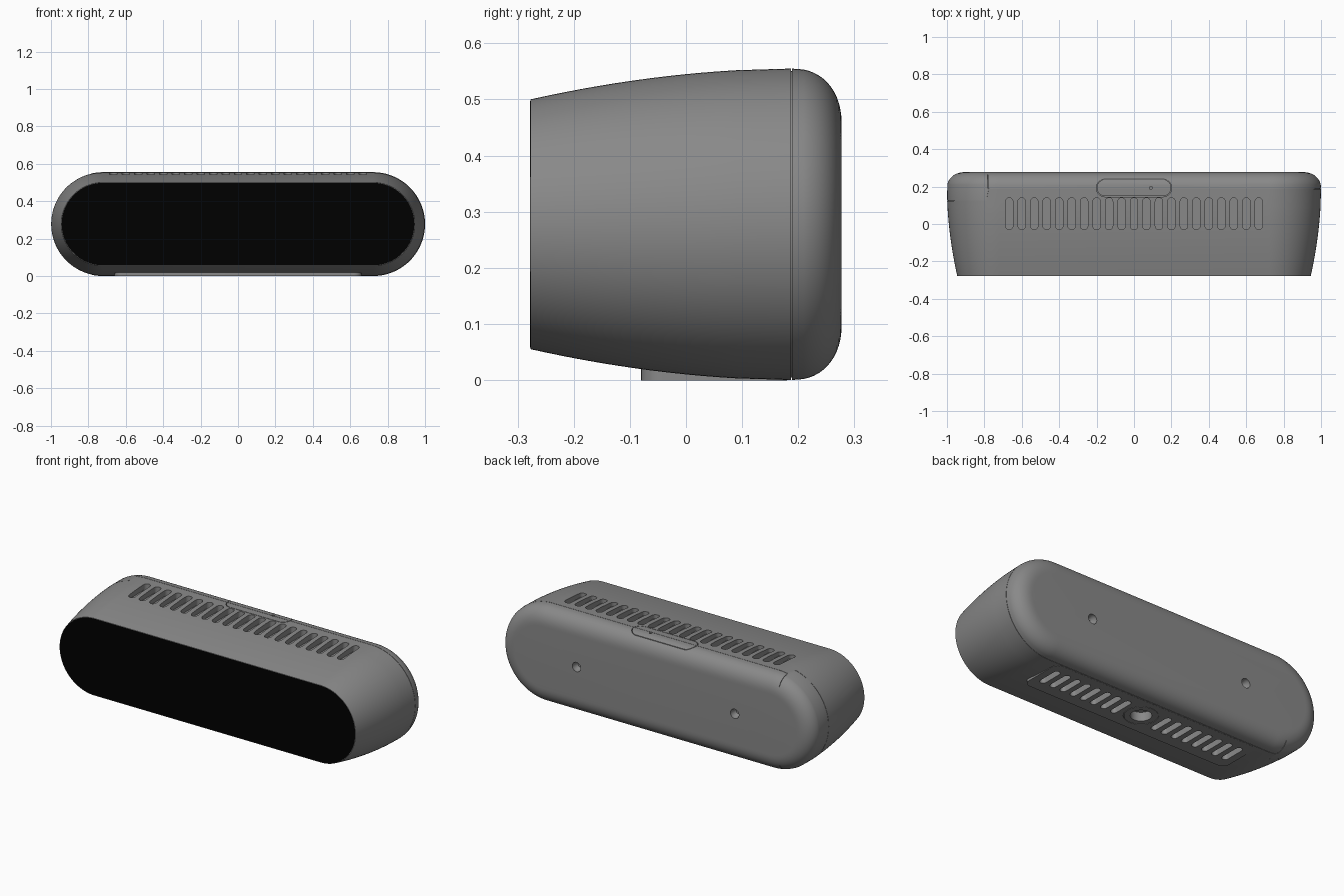
import bpy, bmesh, math

if "Cube" in bpy.data.objects:
    bpy.data.objects.remove(bpy.data.objects["Cube"])

CZ, R, HX = 0.2775, 0.2775, 1.0


def rrect(hx, hy, r, n=24):
    """Rounded rectangle outline, counter-clockwise (also stadium or circle)."""
    pts = []
    for k, (sx, sy) in enumerate(((1, 1), (-1, 1), (-1, -1), (1, -1))):
        for i in range(n + 1):
            a = math.pi / 2 * (k + i / n)
            p = (sx * (hx - r) + r * math.cos(a), sy * (hy - r) + r * math.sin(a))
            if not pts or math.dist(p, pts[-1]) > 1e-5:
                pts.append(p)
    if math.dist(pts[0], pts[-1]) < 1e-5:
        pts.pop()
    return pts


def loft(bm, rings, loop=False):
    vs = [[bm.verts.new(p) for p in ring] for ring in rings]
    n = len(vs[0])
    pairs = list(zip(vs, vs[1:])) + ([(vs[-1], vs[0])] if loop else [])
    for a, b in pairs:
        for i in range(n):
            j = (i + 1) % n
            bm.faces.new((a[i], a[j], b[j], b[i]))
    if not loop:
        bm.faces.new(vs[0])
        bm.faces.new(vs[-1])


def up(pts, cx, cy, z):
    return [(cx + x, cy + y, z) for x, y in pts]


def back(pts, cx, y, cz=CZ):
    return [(cx + x, y, cz + z) for x, z in pts]


def column(bm, pts, cx, cy, z0, z1):
    loft(bm, [up(pts, cx, cy, z0), up(pts, cx, cy, z1)])


def material(name, v):
    m = bpy.data.materials.new(name)
    m.diffuse_color = (v, v, v, 1)
    m.use_nodes = True
    m.node_tree.nodes["Principled BSDF"].inputs["Base Color"].default_value = m.diffuse_color
    return m


def finish(bm, name, mat=None):
    bmesh.ops.recalc_face_normals(bm, faces=bm.faces[:])
    me = bpy.data.meshes.new(name)
    bm.to_mesh(me)
    bm.free()
    ob = bpy.data.objects.new(name, me)
    bpy.context.collection.objects.link(ob)
    if mat:
        me.materials.append(mat)
    return ob


def activate(ob):
    bpy.ops.object.select_all(action='DESELECT')
    ob.select_set(True)
    bpy.context.view_layer.objects.active = ob


def cut(ob, cutter):
    activate(ob)
    m = ob.modifiers.new("cut", 'BOOLEAN')
    m.operation, m.solver, m.object = 'DIFFERENCE', 'EXACT', cutter
    bpy.ops.object.modifier_apply(modifier=m.name)


def smooth(ob):
    activate(ob)
    bpy.ops.object.shade_smooth_by_angle(angle=math.radians(30))


def inset(y):
    """How far the hull outline is pulled in at depth y."""
    if y < 0.19:
        return 0.055 * ((0.19 - y) / 0.4675) ** 1.9
    s = min(1, (y - 0.19) / 0.0875)
    return 0.1 * (1 - (1 - s ** 2.2) ** (1 / 2.2))


def outline(d):
    return rrect(HX - d, R - d, R - d, 32)


def hull_ring(y, extra=0):
    return back(outline(inset(y) + extra), 0, y)


def seam_ring(off, extra=0):
    """Seam line that steps forward around the left end cap."""
    ring = []
    for i, (x, _) in enumerate(outline(0)):
        y = (0.125 if x < -0.78 else 0.188) + off
        px, pz = outline(inset(y) + extra)[i]
        ring.append((px, y, CZ + pz))
    return ring


grey = material("dark_grey", 0.25)
black = material("black", 0.0)

# Hull: tapered stadium loft with recessed front, seam groove and rounded back
bm = bmesh.new()
rings = [back(outline(0.058), 0, -0.27), back(outline(0.058), 0, -0.2775)]
rings += [hull_ring(-0.2775 + 0.3675 * i / 12) for i in range(13)]
rings += [seam_ring(-0.001), seam_ring(-0.001, 0.004),
          seam_ring(0.001, 0.004), seam_ring(0.001)]
rings += [hull_ring(0.19 + 0.0875 * math.sin(math.pi / 2 * i / 14)) for i in range(2, 15)]
loft(bm, rings)
hull = finish(bm, "hull", grey)

# Foot pad under the hull
bm = bmesh.new()
column(bm, rrect(0.66, 0.13, 0.04, 8), 0, 0.05, -0.0005, 0.03)
pad = finish(bm, "foot_pad", grey)

# Openings in the top and back: vents, button outline, pinhole, screw holes, cap edge
bm = bmesh.new()
for k in range(-10, 11):
    column(bm, rrect(0.02, 0.085, 0.02, 6), k * 0.0667, 0.055, 0.52, 0.6)
inner, outer = rrect(0.1985, 0.0445, 0.0445, 10), rrect(0.2015, 0.0475, 0.0475, 10)
loft(bm, [up(outer, 0, 0.193, 0.535), up(outer, 0, 0.193, 0.6),
          up(inner, 0, 0.193, 0.6), up(inner, 0, 0.193, 0.535)], loop=True)
column(bm, rrect(0.008, 0.008, 0.008, 4), 0.09, 0.193, 0.53, 0.6)
for s in (-1, 1):
    hole = rrect(0.027, 0.027, 0.027, 6)
    tip = rrect(0.016, 0.016, 0.016, 6)
    loft(bm, [back(tip, s * 0.505, 0.24), back(hole, s * 0.505, 0.262),
              back(hole, s * 0.505, 0.3)])
    z0, z1 = sorted((CZ + s * 0.225, CZ + s * 0.32))
    column(bm, [(-0.001, -0.05), (0.001, -0.05), (0.001, 0.05), (-0.001, 0.05)],
           -0.782, 0.243, z0, z1)
upper_cuts = finish(bm, "upper_cutter")

# Openings in the underside: vents and mounting socket
bm = bmesh.new()
for s in (-1, 1):
    for k in range(2, 10):
        column(bm, rrect(0.018, 0.072, 0.018, 6), s * k * 0.0667, 0.055, -0.05, 0.045)
column(bm, rrect(0.055, 0.055, 0.055, 10), 0, 0.055, -0.05, 0.05)
lower_cuts = finish(bm, "lower_cutter")

# Thin groove around the socket
bm = bmesh.new()
a, b = rrect(0.09, 0.09, 0.09, 10), rrect(0.087, 0.087, 0.087, 10)
loft(bm, [up(a, 0, 0.055, -0.05), up(a, 0, 0.055, 0.004),
          up(b, 0, 0.055, 0.004), up(b, 0, 0.055, -0.05)], loop=True)
rim_cut = finish(bm, "rim_cutter")

cut(hull, upper_cuts)
cut(hull, lower_cuts)
cut(pad, lower_cuts)
cut(pad, rim_cut)
for c in (upper_cuts, lower_cuts, rim_cut):
    bpy.data.objects.remove(c)

# Black front screen
bm = bmesh.new()
loft(bm, [back(outline(0.0575), 0, -0.278), back(outline(0.0575), 0, -0.269)])
screen = finish(bm, "front_screen", black)

for ob in (hull, pad, screen):
    smooth(ob)
